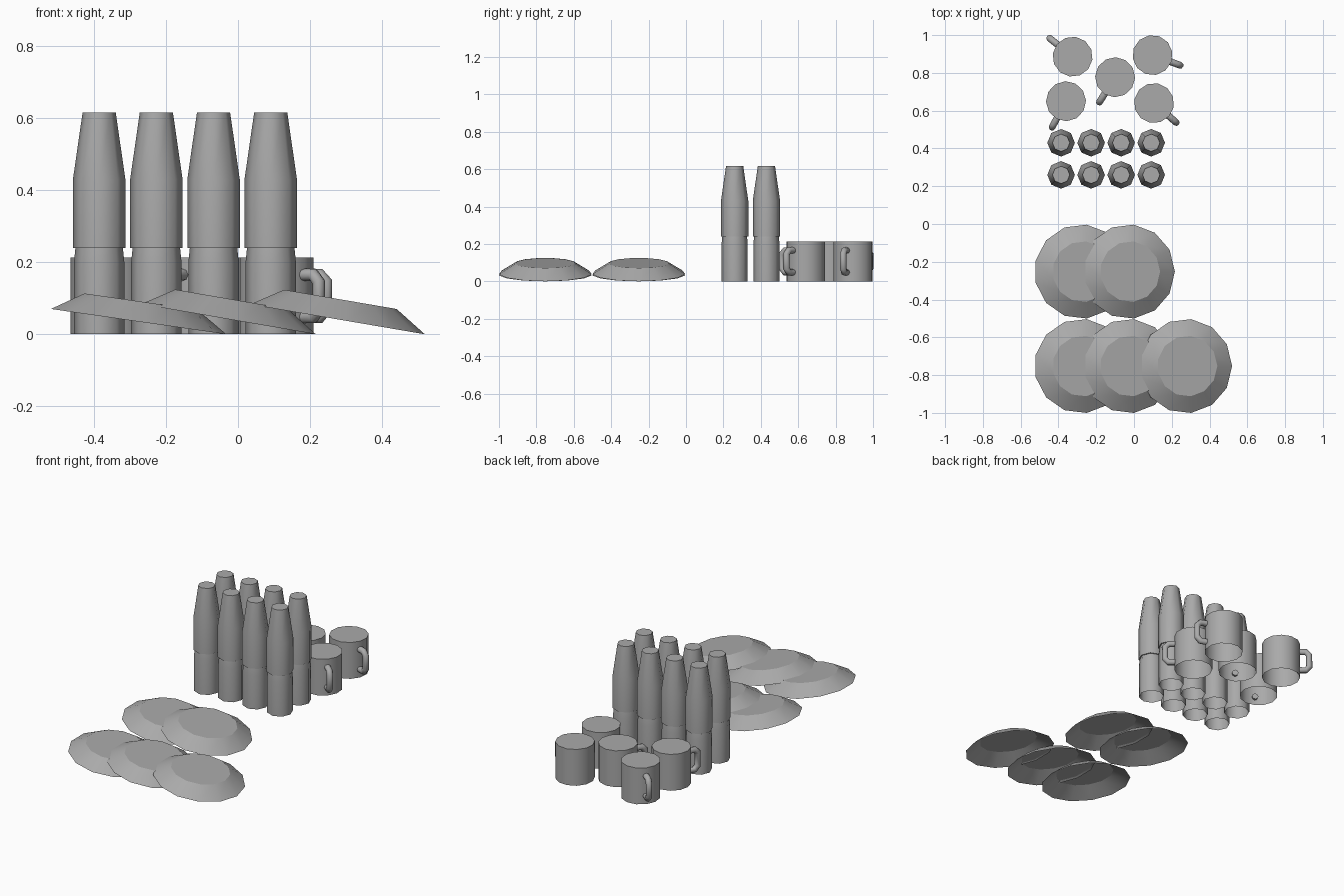
import bpy, bmesh, math
from mathutils import Vector

cube = bpy.data.objects.get("Cube")
if cube:
    bpy.data.objects.remove(cube, do_unlink=True)

GREY = (0.4, 0.4, 0.4, 1)
grey = bpy.data.materials.new("plain grey")
grey.use_nodes = True
grey.diffuse_color = GREY
grey.node_tree.nodes["Principled BSDF"].inputs["Base Color"].default_value = GREY


def turned_shell(name, profile, sides, crease, start=0.0):
    """Revolve a (radius, height) profile, closed on top and open below."""
    bm = bmesh.new()
    rings = []
    for r, z in profile:
        angles = [start + math.tau * i / sides for i in range(sides)]
        rings.append([bm.verts.new((r * math.cos(a), r * math.sin(a), z)) for a in angles])
    for low, high in zip(rings, rings[1:]):
        for i in range(sides):
            j = (i + 1) % sides
            bm.faces.new((low[i], low[j], high[j], high[i]))
    bm.faces.new(rings[-1])
    for f in bm.faces:
        f.smooth = True
    mesh = bpy.data.meshes.new(name)
    bm.to_mesh(mesh)
    bm.free()
    mesh.set_sharp_from_angle(angle=math.radians(crease))
    mesh.materials.append(grey)
    return mesh


def place(name, data, location, rotation=(0, 0, 0)):
    ob = bpy.data.objects.new(name, data)
    ob.location = location
    ob.rotation_euler = rotation
    bpy.context.collection.objects.link(ob)
    return ob


# Bottles: straight lower body, overhanging upper body, tapered shoulder
bottle = turned_shell("bottle", [(0.07, 0), (0.07, 0.2), (0.066, 0.24), (0.073, 0.24),
                                 (0.073, 0.43), (0.046, 0.617)], 8, 50)
for row, y in enumerate((0.26, 0.43)):
    for col in range(4):
        place(f"bottle_{row}_{col}", bottle, (-0.386 + 0.159 * col, y, 0))

# Upturned plates: overlapping rows, each leaning on the one before
PLATE_R = 0.25
plate = turned_shell("plate", [(PLATE_R, 0), (0.161, 0.056)], 13, 25)
for row, (y, count) in enumerate(((-0.252, 2), (-0.752, 3))):
    for col, (x, tilt) in enumerate(((-0.28, 8.2), (-0.03, 9.8), (0.273, 9.7))[:count]):
        t = math.radians(tilt)
        place(f"plate_{row}_{col}", plate, (x, y, PLATE_R * math.sin(t)), (0, t, 0))

# Upturned mugs
mug = turned_shell("mug_body", [(0.106, 0), (0.106, 0.214)], 12, 50)

# Mug handle: a round tube bent into a chamfered bracket
handle = bpy.data.curves.new("mug_handle", "CURVE")
handle.dimensions = "3D"
handle.bevel_depth = 0.018
handle.bevel_resolution = 2
handle.use_fill_caps = True
path = [(0.09, 0.165), (0.138, 0.165), (0.157, 0.145),
        (0.157, 0.07), (0.138, 0.048), (0.09, 0.048)]
spline = handle.splines.new("POLY")
spline.points.add(len(path) - 1)
for point, (x, z) in zip(spline.points, path):
    point.co = (x, 0, z, 1)
handle.materials.append(grey)

# Mug positions with the direction each handle points
mugs = [((-0.325, 0.886), (-25, 20)), ((0.098, 0.894), (30, -11)), ((-0.10, 0.777), (-17, -27)),
        ((-0.36, 0.65), (-15, -28)), ((0.106, 0.64), (24, -21))]
for i, ((x, y), (dx, dy)) in enumerate(mugs):
    turn = (0, 0, math.atan2(dy, dx))
    place(f"mug_body_{i}", mug, (x, y, 0), turn)
    place(f"mug_handle_{i}", handle, (x, y, 0), turn)
